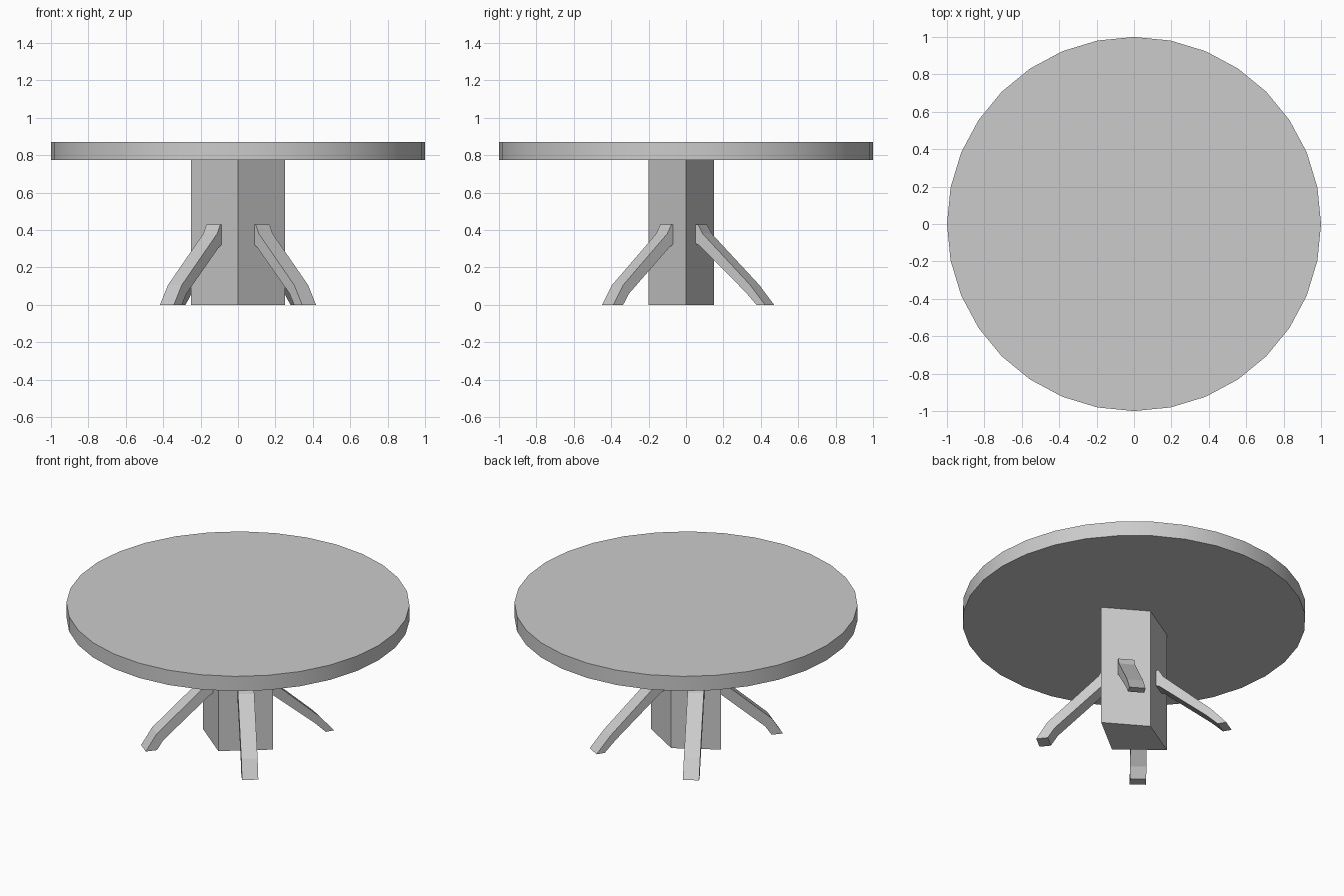
import bpy
import bmesh
import math
from mathutils import Vector

cube = bpy.data.objects.get("Cube")
if cube:
    bpy.data.objects.remove(cube, do_unlink=True)

grey = bpy.data.materials.new("plain_grey")
grey.use_nodes = True
colour = (0.6, 0.6, 0.6, 1)
grey.diffuse_color = colour
grey.node_tree.nodes["Principled BSDF"].inputs["Base Color"].default_value = colour


def prism(name, outline, offset):
    """Extrude a closed 3D outline along an offset vector."""
    bm = bmesh.new()
    face = bm.faces.new([bm.verts.new(p) for p in outline])
    grown = bmesh.ops.extrude_face_region(bm, geom=[face], use_keep_orig=True)
    moved = [v for v in grown["geom"] if isinstance(v, bmesh.types.BMVert)]
    bmesh.ops.translate(bm, verts=moved, vec=offset)
    bmesh.ops.recalc_face_normals(bm, faces=bm.faces)
    mesh = bpy.data.meshes.new(name)
    bm.to_mesh(mesh)
    bm.free()
    mesh.materials.append(grey)
    obj = bpy.data.objects.new(name, mesh)
    bpy.context.collection.objects.link(obj)
    return obj


# Round top with a softly shaded rim
SIDES = 32
ring = [Vector((math.cos(a), math.sin(a), 0.775))
        for a in (math.tau * i / SIDES for i in range(SIDES))]
top = prism("table_top", ring, Vector((0, 0, 0.095)))
bpy.ops.object.select_all(action="DESELECT")
top.select_set(True)
bpy.context.view_layer.objects.active = top
bpy.ops.object.shade_smooth_by_angle(angle=math.radians(30))

# Kite-shaped central post
HALF_X, FRONT_Y, BACK_Y = 0.25, -0.2, 0.15
kite = [Vector(p) for p in ((-HALF_X, 0, 0), (0, FRONT_Y, 0),
                            (HALF_X, 0, 0), (0, BACK_Y, 0))]
prism("post", kite, Vector((0, 0, 0.78)))

# Leg side profiles: distance out from the post face, height
front_profile = [(-0.03, 0.43), (0.01, 0.43), (0.038, 0.38), (0.341, 0.105),
                 (0.408, 0), (0.34, 0), (0.3, 0.06), (0.02, 0.31), (-0.03, 0.34)]
back_profile = [(-0.03, 0.43), (0.015, 0.43), (0.045, 0.38), (0.342, 0.105),
                (0.433, 0), (0.38, 0), (0.31, 0.07), (0.02, 0.32), (-0.03, 0.34)]
LEG_WIDTH = 0.095


def leg(name, side, end_y, profile):
    """Stand a leg square to the middle of one post face."""
    base = Vector((side * HALF_X / 2, end_y / 2, 0))
    out = Vector((side / HALF_X, 1 / end_y, 0)).normalized()
    across = Vector((-out.y, out.x, 0)) * LEG_WIDTH
    outline = [base + out * r + Vector((0, 0, z)) - across / 2 for r, z in profile]
    prism(name, outline, across)


for side, label in ((1, "left"), (-1, "right")):
    leg("front_" + label + "_leg", side, FRONT_Y, front_profile)
    leg("back_" + label + "_leg", side, BACK_Y, back_profile)
